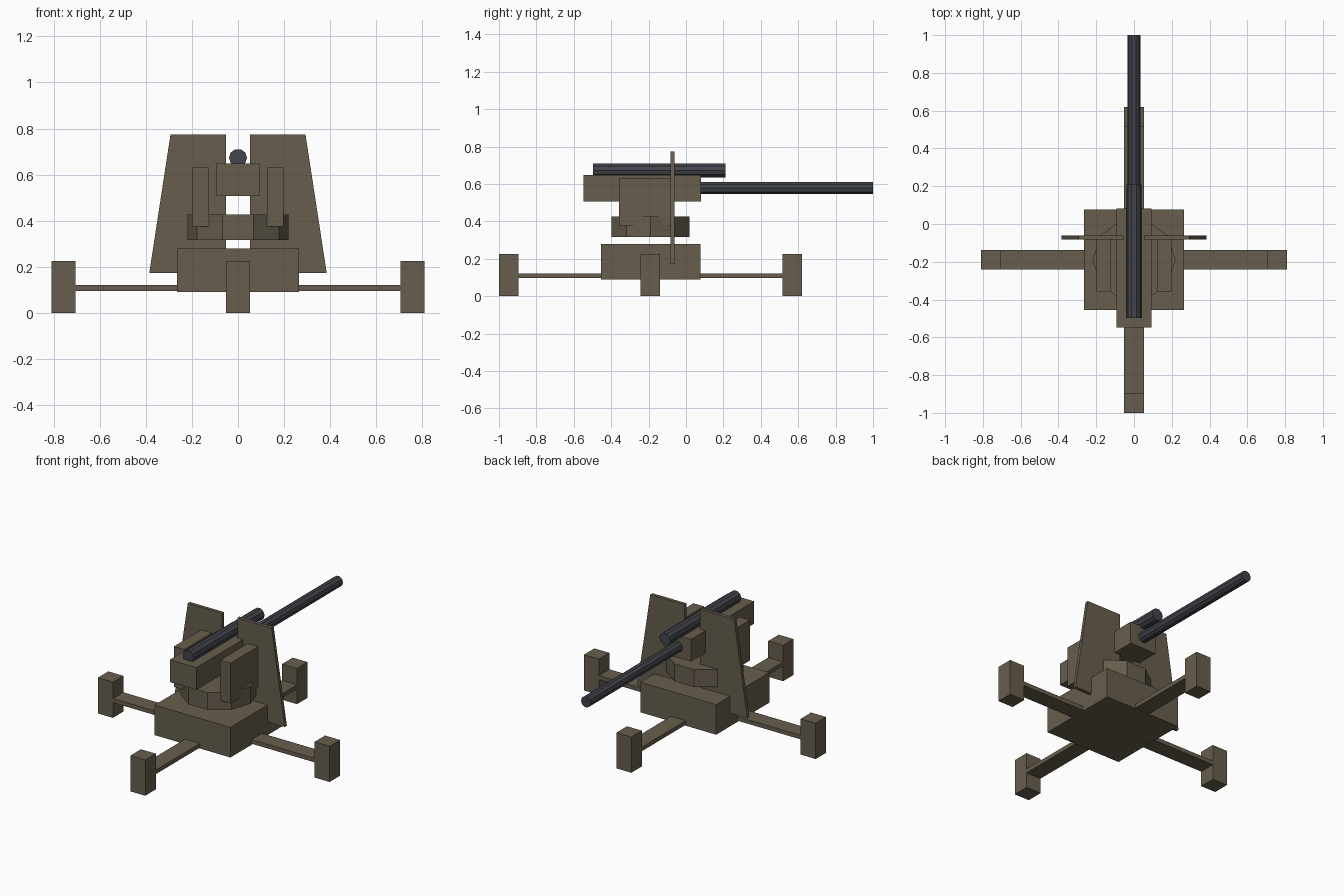
import bpy, bmesh, math
from mathutils import Matrix

if "Cube" in bpy.data.objects:
    bpy.data.objects.remove(bpy.data.objects["Cube"])

CY = -0.19  # y of the mount's centre


def material(name, rgb):
    m = bpy.data.materials.new(name)
    m.diffuse_color = (*rgb, 1)
    m.use_nodes = True
    m.node_tree.nodes["Principled BSDF"].inputs["Base Color"].default_value = m.diffuse_color
    return m


OLIVE = material("olive_paint", (0.135, 0.112, 0.075))
STEEL = material("gun_steel", (0.055, 0.058, 0.070))


def finish(name, bm, mat):
    bmesh.ops.recalc_face_normals(bm, faces=bm.faces)
    me = bpy.data.meshes.new(name)
    bm.to_mesh(me)
    bm.free()
    me.materials.append(mat)
    ob = bpy.data.objects.new(name, me)
    bpy.context.collection.objects.link(ob)
    return ob


def box(name, x, y, z, mat=OLIVE):
    bm = bmesh.new()
    bmesh.ops.create_cube(bm, size=1)
    for v in bm.verts:
        for i, (lo, hi) in enumerate((x, y, z)):
            v.co[i] = lo if v.co[i] < 0 else hi
    return finish(name, bm, mat)


def prism(name, points, y0, y1, mat=OLIVE):
    """Extrude an x-z profile along y."""
    bm = bmesh.new()
    face = bm.faces.new([bm.verts.new((x, y0, z)) for x, z in points])
    ext = bmesh.ops.extrude_face_region(bm, geom=[face])
    for v in ext["geom"]:
        if isinstance(v, bmesh.types.BMVert):
            v.co.y = y1
    return finish(name, bm, mat)


def tube(name, r, z, y0, y1, sides=10):
    pts = [(r * math.cos(i * math.tau / sides), z + r * math.sin(i * math.tau / sides))
           for i in range(sides)]
    return prism(name, pts, y0, y1, STEEL)


# Base block
box("base_block", (-0.265, 0.265), (CY - 0.264, CY + 0.267), (0.09, 0.28))

# Four outrigger arms with foot blocks
W = 0.052
for n, (dx, dy) in {"right": (1, 0), "left": (-1, 0), "front": (0, -1), "rear": (0, 1)}.items():
    for part, inner, z in (("arm", 0.2, (0.096, 0.122)), ("foot", 0.705, (0, 0.226))):
        a, b = inner, 0.81
        if dx:
            box(f"{n}_{part}", sorted((dx * a, dx * b)), (CY - W, CY + W), z)
        else:
            box(f"{n}_{part}", (-W, W), sorted((CY + dy * a, CY + dy * b)), z)

# Ten-sided turntable
bm = bmesh.new()
ring = [bm.verts.new((0.22 * math.cos(i * math.tau / 10), CY + 0.22 * math.sin(i * math.tau / 10), 0.317))
        for i in range(10)]
ext = bmesh.ops.extrude_face_region(bm, geom=[bm.faces.new(ring)])
for v in ext["geom"]:
    if isinstance(v, bmesh.types.BMVert):
        v.co.z = 0.427
finish("turntable", bm, OLIVE)

# Side cheeks and split shield
for n, s in (("right", 1), ("left", -1)):
    box(f"{n}_cheek", sorted((s * 0.125, s * 0.198)), (-0.357, -0.07), (0.376, 0.631))
    prism(f"{n}_shield", [(s * 0.053, 0.173), (s * 0.385, 0.173), (s * 0.293, 0.774), (s * 0.053, 0.774)],
          -0.083, -0.062)

# Cradle, barrel and recoil cylinder
box("cradle", (-0.093, 0.093), (-0.548, 0.081), (0.507, 0.648))
tube("barrel", 0.034, 0.578, 0.0, 1.0)
tube("recoil_cylinder", 0.039, 0.673, -0.497, 0.21)
